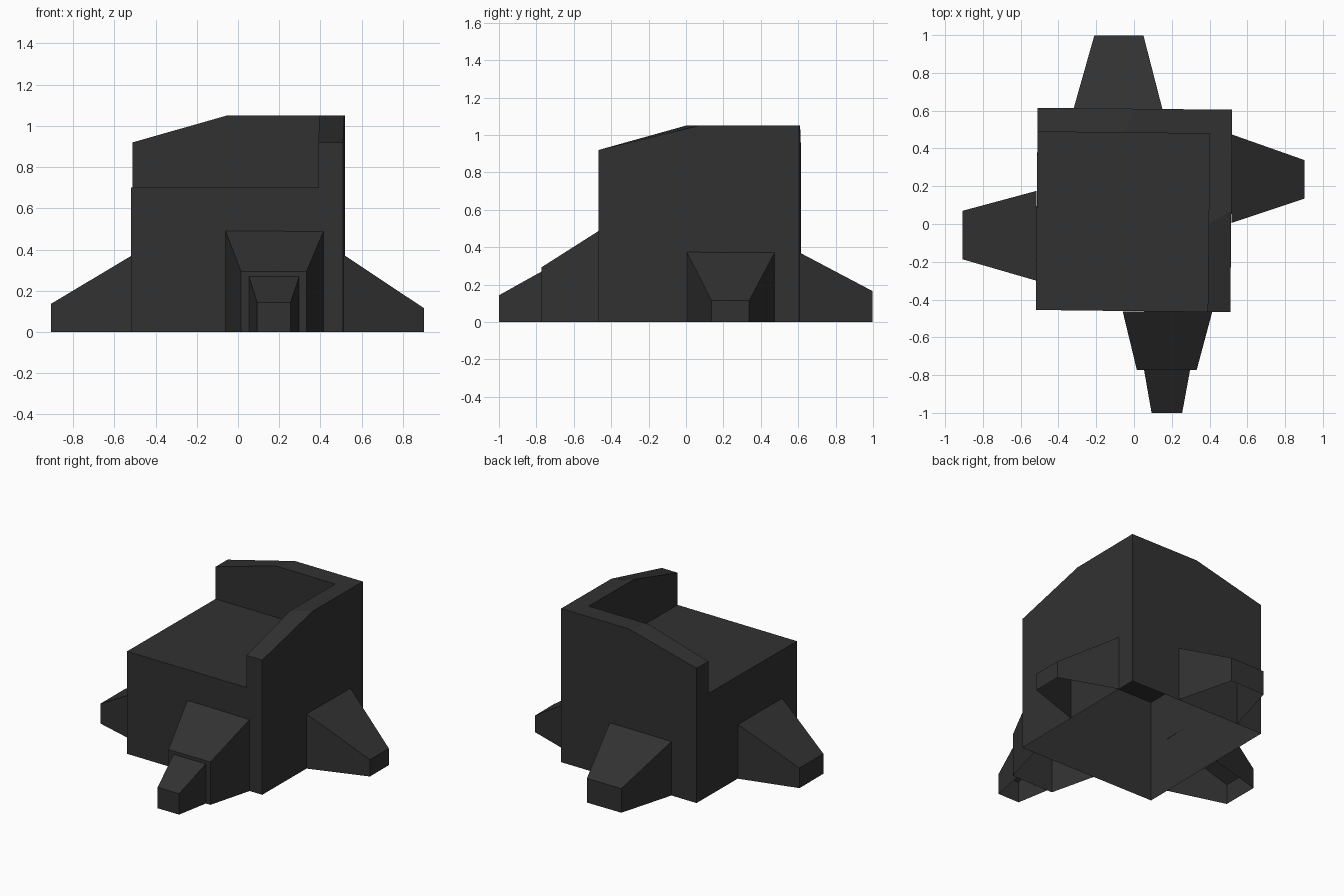
import bpy, bmesh
from mathutils import Vector

if "Cube" in bpy.data.objects:
    bpy.data.objects.remove(bpy.data.objects["Cube"])

stone = bpy.data.materials.new("dark grey")
stone.diffuse_color = (0.031, 0.031, 0.031, 1)
stone.use_nodes = True
stone.node_tree.nodes["Principled BSDF"].inputs["Base Color"].default_value = stone.diffuse_color


def make_object(name, faces):
    """Build a flat-shaded mesh from a list of polygons (lists of points)."""
    bm = bmesh.new()
    for pts in faces:
        bm.faces.new([bm.verts.new(p) for p in pts])
    bmesh.ops.remove_doubles(bm, verts=bm.verts, dist=0.0005)
    bmesh.ops.recalc_face_normals(bm, faces=bm.faces)
    mesh = bpy.data.meshes.new(name)
    bm.to_mesh(mesh)
    bm.free()
    mesh.materials.append(stone)
    obj = bpy.data.objects.new(name, mesh)
    bpy.context.collection.objects.link(obj)
    return obj


def at(p, z):
    return Vector((p[0], p[1], z))


# Body: open-bottomed box with a raised L-shaped wall at the back and right
SEAT, LOW, HIGH = 0.70, 0.92, 1.05
front_left = (-0.52, -0.455)
rim_z = [LOW, HIGH, HIGH, HIGH, LOW]
outer_xy = [(-0.51, 0.615), (0.005, 0.61), (0.52, 0.605), (0.515, 0.07), (0.51, -0.467)]
inner_xy = [(-0.511, 0.488), (-0.055, 0.483), (0.40, 0.478), (0.395, 0.0), (0.39, -0.466)]
outer = [at(p, z) for p, z in zip(outer_xy, rim_z)]
inner = [at(p, z) for p, z in zip(inner_xy, rim_z)]
back_l, back_r, front_r = (at(outer_xy[i], 0) for i in (0, 2, 4))
seat_l, seat_c, seat_r = (at(inner_xy[i], SEAT) for i in (0, 2, 4))
base, ledge = at(front_left, 0), at(front_left, SEAT)

faces = [
    [base, ledge, seat_l, inner[0], outer[0], back_l],     # left side
    [base, front_r, outer[4], inner[4], seat_r, ledge],    # front
    [back_r, back_l, *outer[:3]],                          # back
    [front_r, back_r, *outer[2:]],                         # right side
    [ledge, seat_r, seat_c, seat_l],                       # flat top
    [seat_c, seat_l, *inner[:3]],                          # inside of back wall
    [seat_r, seat_c, *inner[2:]],                          # inside of right wall
]
# Sloping rim of the wall
faces += [[outer[i], outer[i + 1], inner[i + 1], inner[i]] for i in range(4)]
make_object("body", faces)


def buttress(name, axis, near, far):
    """Tapered foot; near and far are (distance, side min, side max, height)."""
    def ring(d, lo, hi, h):
        pts = [(lo, 0), (lo, h), (hi, h), (hi, 0)]
        return [Vector((d, s, z) if axis == "x" else (s, d, z)) for s, z in pts]
    a, b = ring(*near), ring(*far)
    make_object(name, [[a[i], a[i + 1], b[i + 1], b[i]] for i in range(3)] + [b])


# Tapered feet around the body, open underneath
buttress("left_foot", "x", (-0.517, -0.30, 0.175, 0.37), (-0.907, -0.187, 0.07, 0.137))
buttress("right_foot", "x", (0.515, 0.005, 0.475, 0.373), (0.903, 0.135, 0.338, 0.115))
buttress("back_foot", "y", (0.61, -0.32, 0.15, 0.37), (0.998, -0.21, 0.05, 0.165))
buttress("front_foot", "y", (-0.462, -0.06, 0.415, 0.49), (-0.772, 0.015, 0.332, 0.293))
buttress("front_toe", "y", (-0.772, 0.053, 0.297, 0.27), (-1.0, 0.093, 0.255, 0.143))
